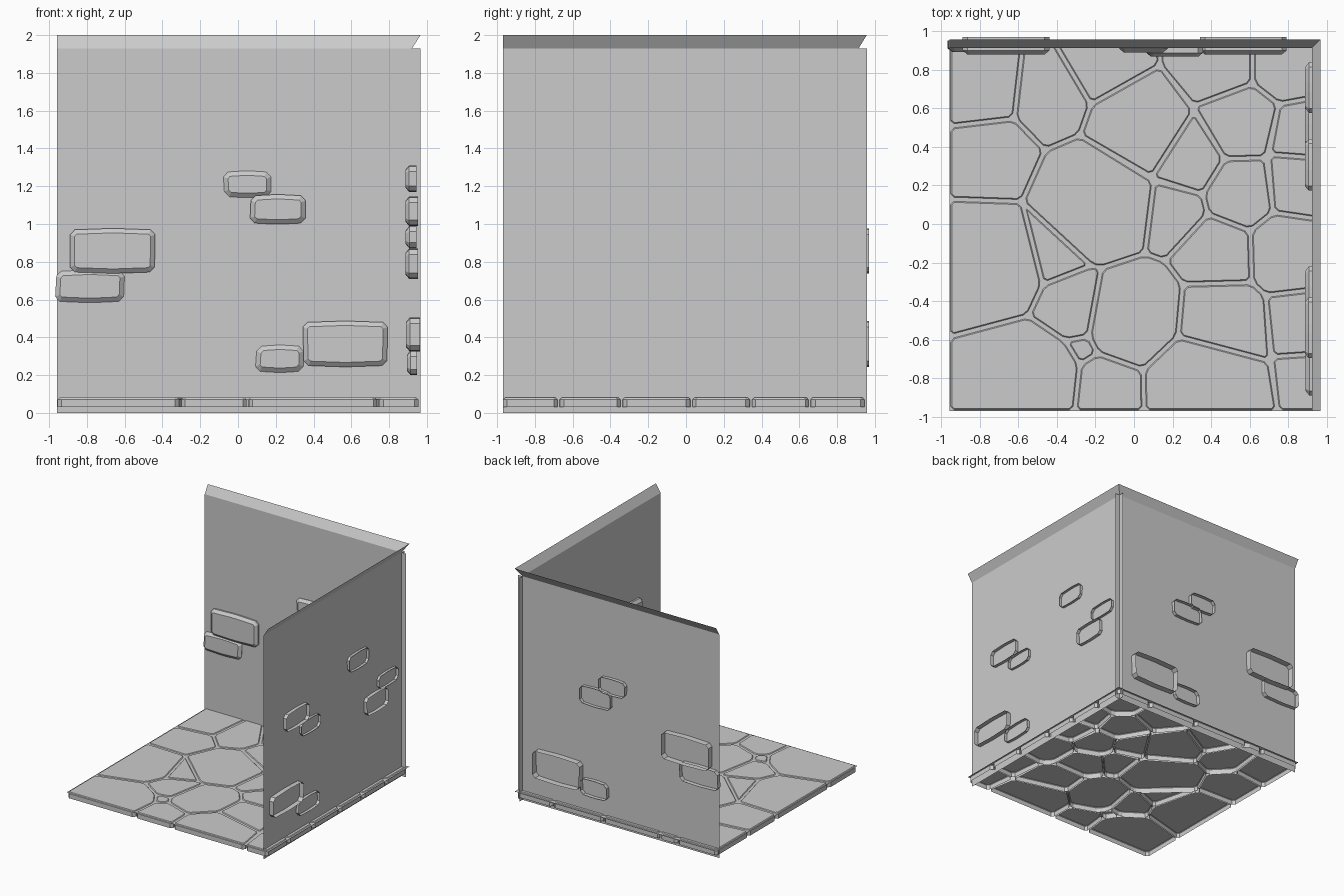
import bpy, bmesh, random
from mathutils import Vector

if "Cube" in bpy.data.objects:
    bpy.data.objects.remove(bpy.data.objects["Cube"])

random.seed(4)
X0, X1, Y0, Y1 = -0.958, 0.966, -0.97, 0.957   # outer extents of the sheets
WX, WY, FZ = 0.922, 0.914, 0.075               # wall and floor sheet planes
LIP = 1.93                                     # height where the top lip flares


def finish(name, bm):
    bmesh.ops.recalc_face_normals(bm, faces=bm.faces)
    me = bpy.data.meshes.new(name)
    bm.to_mesh(me)
    bm.free()
    ob = bpy.data.objects.new(name, me)
    bpy.context.collection.objects.link(ob)
    return ob


def sheet(name, quads):
    bm = bmesh.new()
    for q in quads:
        bm.faces.new([bm.verts.new(p) for p in q])
    bmesh.ops.remove_doubles(bm, verts=bm.verts, dist=0.0005)
    return finish(name, bm)


def cut_corners(poly, size):
    out = []
    for i, p in enumerate(poly):
        for q in (poly[i - 1], poly[(i + 1) % len(poly)]):
            d = q - p
            out.append(p + d.normalized() * min(size, d.length * 0.3))
    return out


def inset(poly, dist):
    # mitred inset of a counter-clockwise convex outline
    out = []
    for i, p in enumerate(poly):
        a = (p - poly[i - 1]).normalized()
        b = (poly[(i + 1) % len(poly)] - p).normalized()
        n = Vector((-a.y - b.y, a.x + b.x)).normalized()
        out.append(p + n * dist / max(0.5, n.dot(Vector((-a.y, a.x)))))
    return out


def shell(bm, poly, back, shoulder, face, bevel, place):
    # open-backed stone: straight sides, bevelled rim, flat face
    rings = [(poly, back), (poly, shoulder), (inset(poly, bevel), face)]
    rows = [[bm.verts.new(place(p.x, p.y, w)) for p in r] for r, w in rings]
    n = len(poly)
    for lo, hi in zip(rows, rows[1:]):
        for i in range(n):
            j = (i + 1) % n
            bm.faces.new((lo[i], lo[j], hi[j], hi[i]))
    bm.faces.new(rows[-1])


def clip(poly, n, c):
    # keep the part of the outline where n.p <= c
    out = []
    for i, p in enumerate(poly):
        q = poly[(i + 1) % len(poly)]
        dp, dq = n.dot(p) - c, n.dot(q) - c
        if dp <= 0:
            out.append(p)
        if dp * dq < 0:
            out.append(p.lerp(q, dp / (dp - dq)))
    return out


# wall and floor sheets crossing at the corner, with flared lips on top
sheet("back_wall", [
    [(X0, WY, 0), (X1, WY, 0), (X1, WY, LIP), (WX, WY, LIP), (X0, WY, LIP)],
    [(X0, WY, LIP), (WX, WY, LIP), (X1, Y1, 2), (X0, Y1, 2)]])
sheet("right_wall", [
    [(WX, Y0, 0), (WX, Y1, 0), (WX, Y1, LIP), (WX, WY, LIP), (WX, Y0, LIP)],
    [(WX, Y0, LIP), (WX, WY, LIP), (X1, Y1, 2), (X1, Y0, 2)]])
sheet("floor_sheet", [[(X0, Y0, FZ), (X1, Y0, FZ), (X1, Y1, FZ), (X0, Y1, FZ)]])

# flagstones: weighted cell pattern (x, y, weight)
seeds = [
    (-.78, .70, 0), (-.43, .66, 0), (-.16, .82, 0), (.02, .50, .03),
    (.43, .84, 0), (.80, .84, 0), (.55, .52, 0), (.27, .34, 0),
    (.56, .16, 0), (.20, .07, -.01), (.44, -.15, 0), (.87, .46, -.01),
    (.85, .20, 0), (.80, -.14, .01), (-.74, .36, 0), (-.20, .12, .06),
    (-.44, -.14, 0), (-.76, -.22, .06), (-.33, -.42, 0), (-.29, -.63, -.03),
    (-.60, -.82, .07), (.0, -.48, .03), (-.14, -.87, 0), (.45, -.52, .02),
    (.36, -.86, .06), (.84, -.48, -.02), (.86, -.78, -.05)]
bm = bmesh.new()
for s in seeds:
    a = Vector(s[:2])
    cell = [Vector(p) for p in ((-.955, -.968), (.955, -.968), (.955, .945), (-.955, .945))]
    for t in seeds:
        if t is s:
            continue
        b = Vector(t[:2])
        d = (b - a).length
        c = (b.length_squared - a.length_squared + s[2] - t[2]) / (2 * d)
        cell = clip(cell, (b - a) / d, c - 0.006)
    cell = [p for i, p in enumerate(cell) if (p - cell[i - 1]).length > 0.03]
    if len(cell) > 2:
        shell(bm, cut_corners(cell, 0.02), 0.03, 0.07, 0.081, 0.01,
              lambda u, v, w: (u, v, w))
finish("flagstones", bm)


def bricks(name, rows, place):
    bm = bmesh.new()
    for u0, u1, v0, v1, front, back in rows:
        j = lambda: random.uniform(-0.006, 0.006)
        m = (u0 + u1) / 2
        box = [Vector((u0 + j(), v0 + 0.006)), Vector((m, v0 - 0.002)),
               Vector((u1 + j(), v0 + 0.006)), Vector((u1 + j(), v1 - 0.006)),
               Vector((m, v1 + 0.002)), Vector((u0 + j(), v1 - 0.006))]
        shell(bm, cut_corners(box, 0.025), back, front + 0.02, front, 0.024, place)
    finish(name, bm)


# raised bricks: span along wall, height span, front and back depth
bricks("back_wall_bricks", [
    (-.885, -.437, .74, .975, .88, .97), (-.964, -.605, .585, .755, .892, .952),
    (.345, .792, .245, .485, .88, .97), (.095, .35, .215, .358, .892, .948),
    (-.075, .172, 1.14, 1.28, .89, .945), (.065, .355, 1.0, 1.155, .868, .943)],
    lambda u, v, w: (u, w, v))
bricks("right_wall_bricks", [
    (.17, .44, 1.17, 1.31, .886, .945), (.58, .84, .87, .99, .888, .945),
    (.40, .69, .71, .87, .886, .953), (-.70, -.385, .99, 1.145, .886, .953),
    (-.48, -.22, .87, .99, .888, .945), (-.885, -.48, .325, .505, .89, .964),
    (-.52, -.235, .20, .33, .894, .948)],
    lambda u, v, w: (w, u, v))
